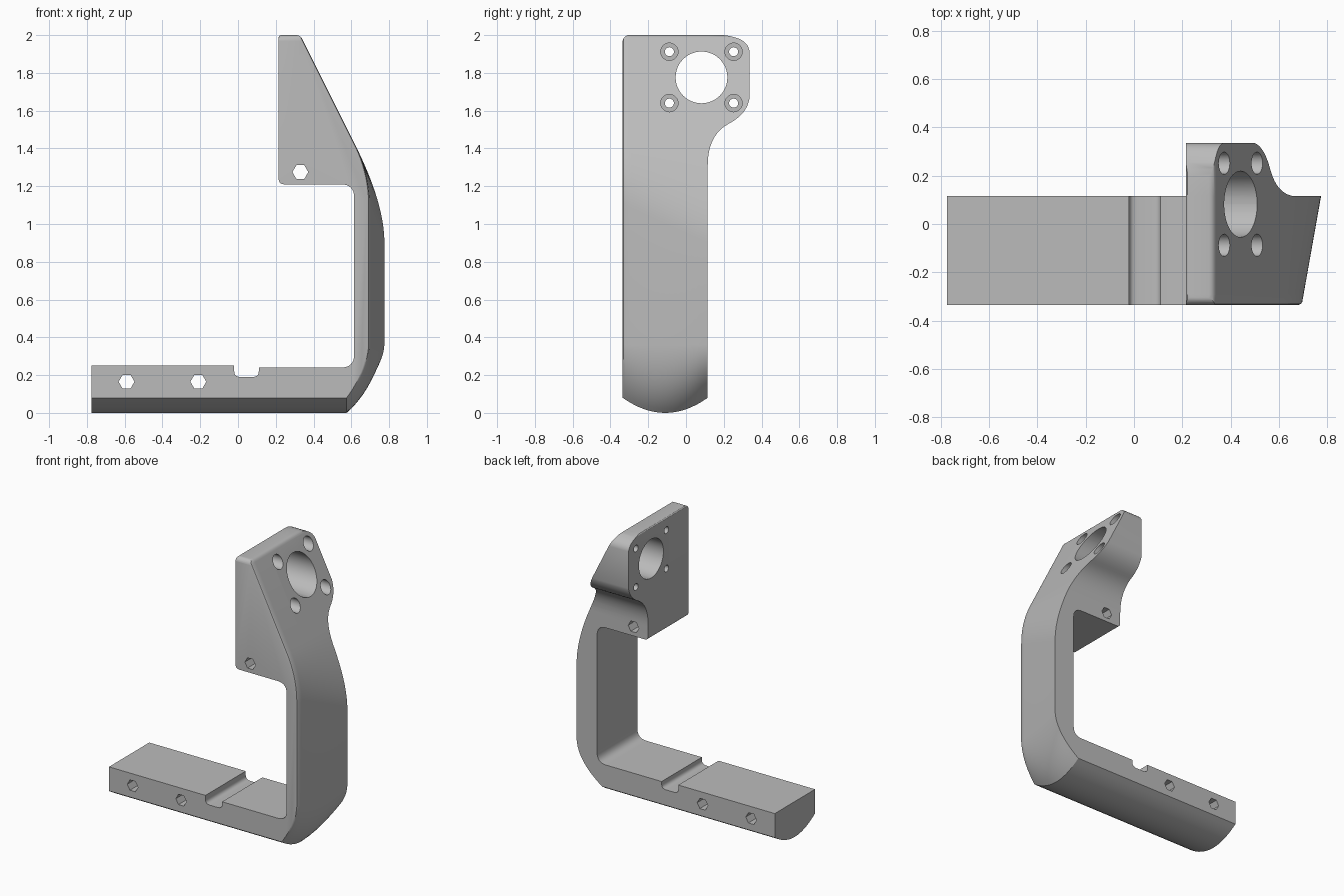
import bpy, bmesh, math

if "Cube" in bpy.data.objects:
    bpy.data.objects.remove(bpy.data.objects["Cube"])

GREY = bpy.data.materials.new("plain grey")
GREY.diffuse_color = (0.5, 0.5, 0.5, 1)
GREY.use_nodes = True
GREY.node_tree.nodes["Principled BSDF"].inputs["Base Color"].default_value = GREY.diffuse_color


def bezier(p0, p1, p2, n=10):
    """Points of a quadratic curve, both ends included."""
    pts = []
    for i in range(n + 1):
        t = i / n
        pts.append(tuple((1 - t) ** 2 * a + 2 * t * (1 - t) * b + t * t * c
                         for a, b, c in zip(p0, p1, p2)))
    return pts


def disc(cx, cy, r, n):
    return [(cx + r * math.cos(2 * math.pi * i / n),
             cy + r * math.sin(2 * math.pi * i / n)) for i in range(n)]


def loft(name, rings):
    """Skin a list of matching closed rings and cap the ends."""
    bm = bmesh.new()
    rows = [[bm.verts.new(p) for p in ring] for ring in rings]
    n = len(rows[0])
    for a, b in zip(rows, rows[1:]):
        for i in range(n):
            j = (i + 1) % n
            bm.faces.new((a[i], a[j], b[j], b[i]))
    bm.faces.new(rows[0])
    bm.faces.new(rows[-1])
    bmesh.ops.recalc_face_normals(bm, faces=bm.faces)
    me = bpy.data.meshes.new(name)
    bm.to_mesh(me)
    bm.free()
    me.materials.append(GREY)
    ob = bpy.data.objects.new(name, me)
    bpy.context.collection.objects.link(ob)
    return ob


def prism_x(pts, a, b):
    return loft("cutter", [[(x, p, q) for p, q in pts] for x in (a, b)])


def prism_y(pts, a, b):
    return loft("cutter", [[(p, y, q) for p, q in pts] for y in (a, b)])


def carve(ob, cutter, op='DIFFERENCE'):
    cutter.hide_render = True
    mod = ob.modifiers.new("carve", 'BOOLEAN')
    mod.operation, mod.solver, mod.object = op, 'EXACT', cutter
    bpy.context.view_layer.objects.active = ob
    bpy.ops.object.modifier_apply(modifier=mod.name)
    bpy.data.objects.remove(cutter, do_unlink=True)


# Inner side of the arm: base top with groove, upright, head
inner = [(-0.775, 0.25), (-0.02, 0.25)]
inner += bezier((-0.02, 0.22), (-0.02, 0.19), (0.015, 0.19), 5)
inner += bezier((0.075, 0.19), (0.11, 0.19), (0.11, 0.22), 5)
inner += [(0.11, 0.24)]
inner += bezier((0.545, 0.24), (0.615, 0.24), (0.615, 0.31), 8)
inner += bezier((0.615, 1.14), (0.615, 1.21), (0.545, 1.21), 8)
inner += bezier((0.245, 1.21), (0.215, 1.21), (0.215, 1.24), 5)
inner += bezier((0.215, 1.985), (0.215, 2.0), (0.23, 2.0), 3)


def section(y, inset):
    """Arm outline at one depth: slanted outer wall and crowned underside."""
    yc = min(y, 0.115)
    out = 0.695 + 0.08 * (yc + 0.335) / 0.45 - inset
    low = 0.08 * ((yc + 0.11) / 0.225) ** 2
    end = 1.10 - 0.2 * (yc + 0.335) / 0.45
    ctrl = 1.42 - 2 * (out - (0.62 - inset))
    pts = inner + bezier((0.31 - inset, 2.0), (0.33 - inset, 2.0),
                         (0.34 - inset, 1.98), 4)
    pts += bezier((0.62 - inset, 1.42), (out, ctrl), (out, end), 16)
    pts += bezier((out, 0.36), (out - 0.01, low + 0.13), (0.575, low), 12)
    pts += [(-0.775, low)]
    return [(x, y, z) for x, z in pts]


# Whole arm, lofted from front to back with a softened front edge
stations = [(-0.335, 0.012), (-0.331, 0.004), (-0.322, 0)]
stations += [(-0.322 + 0.437 * i / 14, 0) for i in range(1, 15)] + [(0.4, 0)]
arm = loft("bracket_arm", [section(y, s) for y, s in stations])

# Side outline: narrow upright, flared head with rounded corners
side = [(-0.4, -0.1), (0.115, -0.1)]
side += bezier((0.115, 1.31), (0.115, 1.47), (0.225, 1.53), 12)
side += bezier((0.225, 1.53), (0.32, 1.58), (0.335, 1.66), 10)[1:]
side += bezier((0.335, 1.92), (0.325, 1.985), (0.2, 2.0), 8)
side += [(0.15, 2.05), (-0.26, 2.05)]
side += bezier((-0.295, 2.001), (-0.336, 2.0), (-0.336, 1.96), 6)
side += [(-0.4, 1.9)]
carve(arm, prism_x(side, -1, 1), 'INTERSECT')

# Large bore and four counterbored bolt holes through the head
carve(arm, prism_x(disc(0.082, 1.776, 0.137, 48), 0, 1))
for sy in (-1, 1):
    for sz in (-1, 1):
        y, z = 0.082 + 0.17 * sy, 1.776 + 0.136 * sz
        carve(arm, prism_x(disc(y, z, 0.024, 20), 0, 1))
        carve(arm, prism_x(disc(y, z, 0.046, 28), 0.28, 1))

# Hexagonal cross holes
for x, z in ((-0.59, 0.165), (-0.21, 0.165), (0.33, 1.275)):
    carve(arm, prism_y(disc(x, z, 0.042, 6), -1, 1))

bpy.ops.object.select_all(action='DESELECT')
arm.select_set(True)
bpy.context.view_layer.objects.active = arm
bpy.ops.object.shade_smooth_by_angle(angle=math.radians(30))
